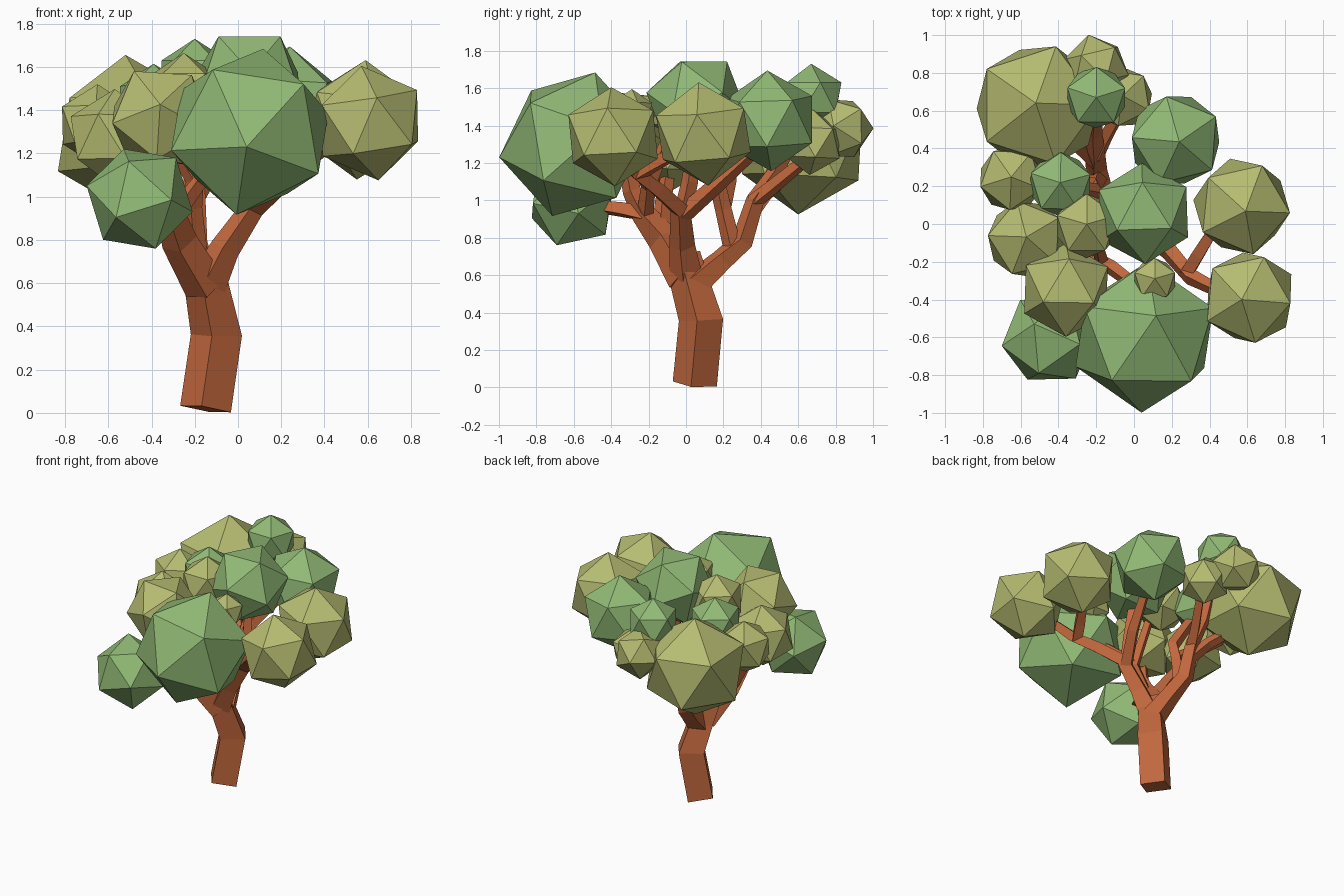
import bpy, bmesh
from mathutils import Vector, Matrix


def material(name, rgb):
    m = bpy.data.materials.new(name)
    m.diffuse_color = (*rgb, 1)
    return m


BARK = material("bark brown", (0.545, 0.14, 0.047))
GREEN = material("leaf green", (0.285, 0.49, 0.18))
OLIVE = material("leaf olive", (0.465, 0.50, 0.165))


def finish(name, bm, mat):
    bmesh.ops.recalc_face_normals(bm, faces=bm.faces)
    mesh = bpy.data.meshes.new(name)
    bm.to_mesh(mesh)
    bm.free()
    mesh.materials.append(mat)
    bpy.context.collection.objects.link(bpy.data.objects.new(name, mesh))


def limb(name, *points):
    """Four-sided tapering tube through (x, y, z, radius) points."""
    bm = bmesh.new()
    pts = [Vector(p[:3]) for p in points]
    rings = []
    for i, p in enumerate(pts):
        t = (pts[min(i + 1, len(pts) - 1)] - pts[max(i - 1, 0)]).normalized()
        ref = Vector((0.17, 0.98, 0))
        u = (ref - t * ref.dot(t)).normalized()
        v = t.cross(u)
        r = points[i][3]
        rings.append([bm.verts.new(p + d * r) for d in (u, v, -u, -v)])
    for a, b in zip(rings, rings[1:]):
        for k in range(4):
            n = (k + 1) % 4
            bm.faces.new((a[k], a[n], b[n], b[k]))
    bm.faces.new(rings[0])
    bm.faces.new(rings[-1])
    finish(name, bm, BARK)


def clump(name, mat, centre, r, pole, side):
    """Icosahedron with one corner along pole and a neighbouring corner towards side."""
    z = Vector(pole).normalized()
    s = Vector(side)
    x = (s - z * s.dot(z)).normalized()
    rot = Matrix((x, z.cross(x), z)).transposed().to_4x4()
    bm = bmesh.new()
    bmesh.ops.create_icosphere(bm, subdivisions=1, radius=r,
                               matrix=Matrix.Translation(centre) @ rot)
    finish(name, bm, mat)


# Trunk
limb("trunk", (-.15, .047, .018, .12), (-.10, .08, .36, .12), (-.14, .02, .56, .105),
     (-.17, -.02, .70, .10))

# Right limb and its forks
limb("right_limb", (-.14, 0, .60, .09), (-.06, -.02, .76, .07), (.07, -.03, .95, .055),
     (.19, -.15, 1.06, .05), (.30, -.28, 1.16, .045), (.44, -.35, 1.26, .035))
limb("right_fork", (.28, -.26, 1.14, .045), (.34, -.16, 1.20, .045), (.44, .0, 1.28, .035))
limb("right_back_fork", (.05, -.02, .92, .05), (.14, .16, 1.08, .045), (.2, .35, 1.25, .035))
limb("top_fork", (.05, -.02, .92, .05), (.06, .02, 1.1, .045), (.05, .05, 1.35, .035))

# Left limb and its forks
limb("left_limb", (-.15, 0, .58, .10), (-.27, -.12, .79, .085), (-.31, -.23, .93, .065),
     (-.32, -.29, 1.05, .05), (-.34, -.32, 1.2, .04))
limb("left_front_fork", (-.29, -.22, .93, .05), (-.34, -.34, .95, .045), (-.42, -.5, .97, .035))
limb("left_side_fork", (-.27, -.13, .80, .06), (-.40, -.12, 1.0, .045), (-.52, -.09, 1.18, .035))
limb("left_top_fork", (-.29, -.22, .92, .045), (-.17, -.2, 1.08, .04), (-.2, -.08, 1.38, .03))
limb("left_inner_fork", (-.18, -.2, 1.07, .04), (-.12, -.23, 1.13, .04), (.0, -.32, 1.22, .035))

# Back limb and its forks
limb("back_limb", (-.13, .03, .54, .085), (-.17, .19, .68, .065), (-.2, .3, .78, .06),
     (-.2, .37, 1.0, .05), (-.21, .48, 1.15, .045), (-.2, .62, 1.45, .035))
limb("back_right_fork", (-.2, .36, .99, .045), (-.15, .46, 1.07, .04), (-.06, .62, 1.2, .035))
limb("back_left_fork", (-.2, .33, .9, .045), (-.3, .42, 1.02, .04), (-.42, .54, 1.12, .035))
limb("back_inner_fork", (-.19, .25, .74, .05), (-.21, .2, .95, .045), (-.2, .17, 1.08, .045),
     (-.36, .2, 1.35, .035))
limb("back_side_fork", (-.21, .2, .97, .045), (-.4, .23, 1.1, .04), (-.6, .24, 1.25, .03))

# Foliage clumps: centre, radius, corner direction, neighbouring corner direction
UP = (0, .05, 1)
for row in (
    ("front_clump", GREEN, (.055, -.60, 1.30), .405, (-.015, -.4, -.07), (-.156, 0, -.99)),
    ("low_left_clump", GREEN, (-.455, -.61, .99), .255, (-.245, -.035, .06), (-.07, .08, .225)),
    ("right_front_clump", OLIVE, (.61, -.39, 1.34), .268, (-.04, -.01, .265), (1, -.1, 0)),
    ("right_back_clump", OLIVE, (.57, .093, 1.355), .278, (.02, -.025, .275), (1, -.1, 0)),
    ("crown_clump", GREEN, (.05, .055, 1.525), .272, (-.02, .607, .795), (-.515, -.32, .8)),
    ("back_right_clump", GREEN, (.22, .445, 1.425), .27, (.02, -.01, .27), (-.06, .24, 0)),
    ("back_left_clump", OLIVE, (-.51, .62, 1.29), .366, (-.01, .02, .36), (1, 0, 0)),
    ("far_back_clump", OLIVE, (-.2, .83, 1.385), .177, (-.04, .17, 0), (-.08, .06, .15)),
    ("small_back_clump", OLIVE, (-.06, .67, 1.31), .175, UP, (.1, .1, 0)),
    ("high_back_clump", GREEN, (-.2, .67, 1.55), .18, (0, 0, 1), (.01, 1, 0)),
    ("left_clump", OLIVE, (-.65, .24, 1.33), .19, UP, (-.1, .15, 0)),
    ("inner_left_clump", GREEN, (-.39, .21, 1.43), .185, UP, (.02, 1, 0)),
    ("left_middle_clump", OLIVE, (-.57, -.08, 1.27), .228, UP, (-.05, .2, 0)),
    ("inner_crown_clump", OLIVE, (-.25, -.01, 1.48), .185, UP, (0, 1, 0)),
    ("left_front_clump", OLIVE, (-.36, -.35, 1.365), .255, (0, -.24, .06), (.13, 0, .16)),
    ("tiny_clump", OLIVE, (.11, -.295, 1.47), .125, UP, (0, 1, 0)),
):
    clump(*row)
